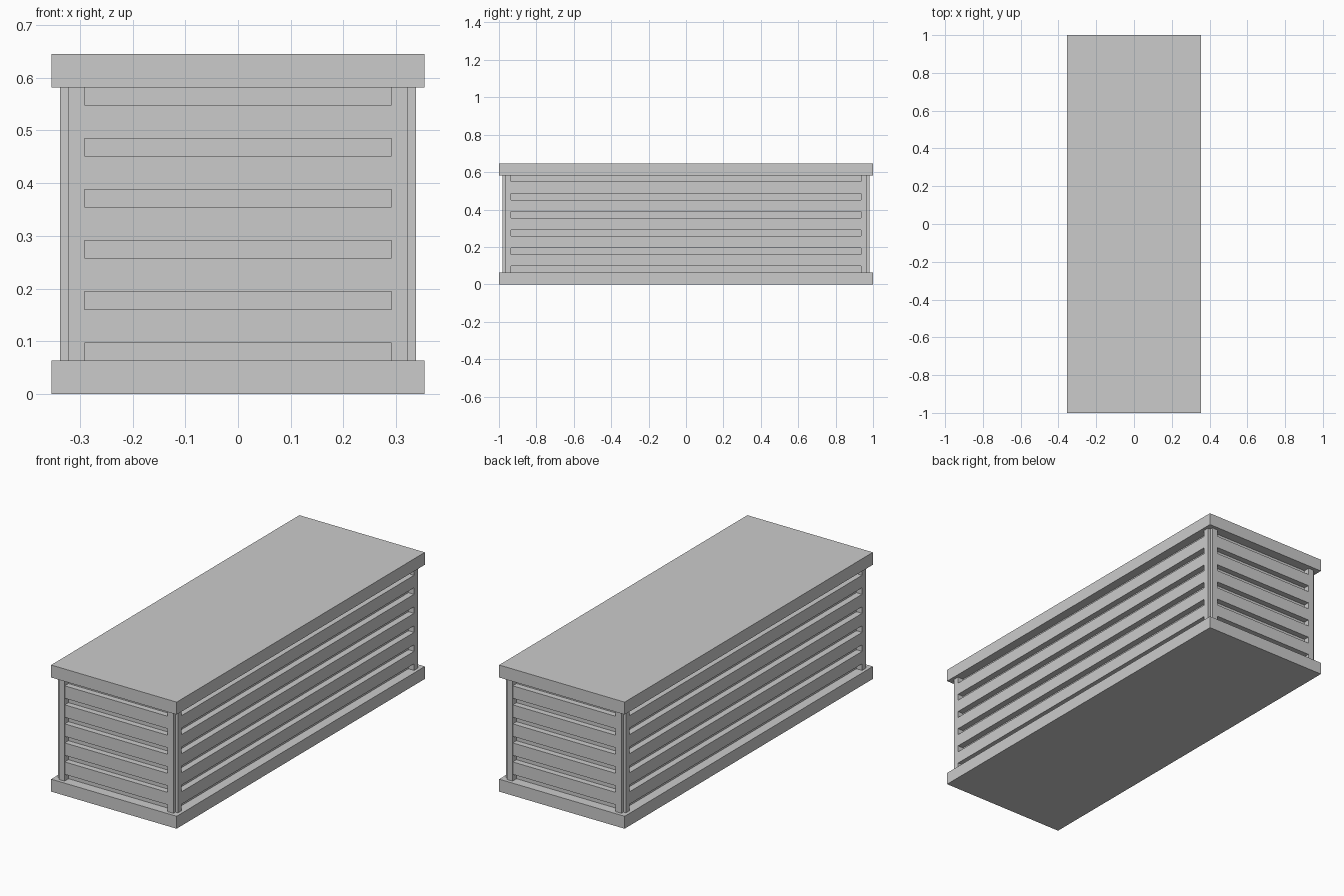
import bpy

if "Cube" in bpy.data.objects:
    bpy.data.objects.remove(bpy.data.objects["Cube"])


def box(name, x, y, z):
    """Box from (min, max) ranges on each axis."""
    bpy.ops.mesh.primitive_cube_add(size=1, location=[(r[0] + r[1]) / 2 for r in (x, y, z)])
    o = bpy.context.object
    o.name = name
    o.scale = [r[1] - r[0] for r in (x, y, z)]
    bpy.ops.object.transform_apply(location=False, rotation=False, scale=True)
    return o


SLAB, GAP = 0.0635, 0.0335           # board height and spacing
TOP = 6 * (SLAB + GAP)               # underside of the lid
DEPTH = 0.032                        # board thickness
XI, XO, YI, YO = 0.323, 0.338, 0.966, 0.982

# base and lid
box("base_slab", (-0.354, 0.354), (-1, 1), (0, SLAB))
box("lid_slab", (-0.354, 0.354), (-1, 1), (TOP, TOP + SLAB))

# inner core seen at the back of the gaps
box("inner_core", (-XO + DEPTH, XO - DEPTH), (-YO + DEPTH, YO - DEPTH), (SLAB, TOP))

# corner posts with a notched outer edge
for sx in (-1, 1):
    for sy in (-1, 1):
        box("corner_post_end", sorted((sx * 0.291, sx * XI)),
            sorted((sy * 0.936, sy * YO)), (SLAB, TOP))
        box("corner_post_side", sorted((sx * 0.291, sx * XO)),
            sorted((sy * 0.936, sy * YI)), (SLAB, TOP))

# horizontal boards on all four sides
for i in range(1, 6):
    z0 = i * (SLAB + GAP)
    z = (z0, z0 + SLAB)
    for s in (-1, 1):
        box("side_board", sorted((s * (XO - DEPTH), s * XO)), (-0.936, 0.936), z)
        box("end_board", (-0.291, 0.291), sorted((s * (YO - DEPTH), s * (YO - 0.002))), z)
